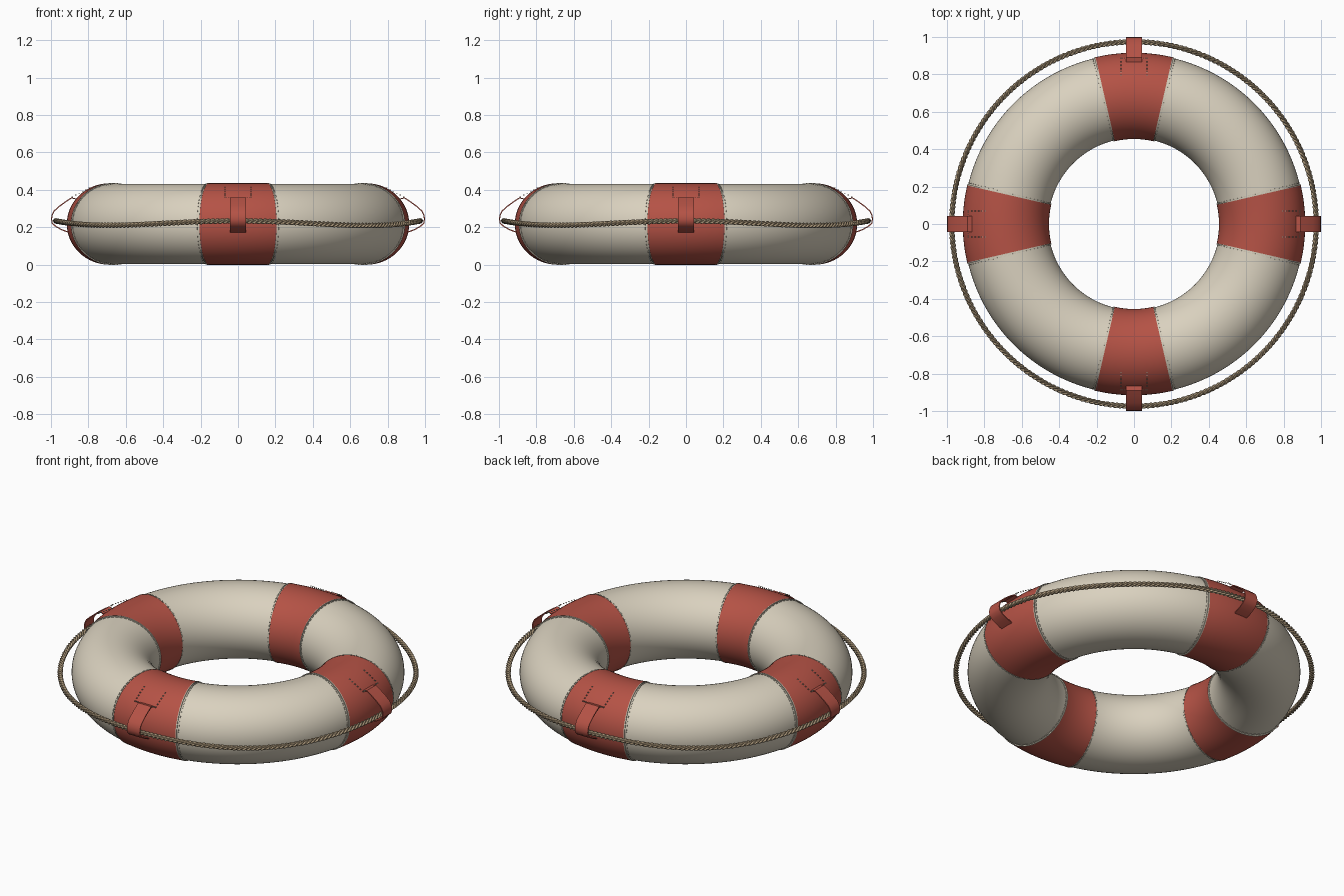
import bpy, bmesh, math
from math import sin, cos, pi, radians, tau

if "Cube" in bpy.data.objects:
    bpy.data.objects.remove(bpy.data.objects["Cube"])

R, ZC = 0.685, 0.2175          # ring centre radius and height
A, B = 0.226, 0.2135           # tube half width and half height


def material(name, rgb):
    m = bpy.data.materials.new(name)
    m.diffuse_color = (*rgb, 1)
    m.use_nodes = True
    m.node_tree.nodes["Principled BSDF"].inputs["Base Color"].default_value = m.diffuse_color
    return m


CREAM = material("cream canvas", (0.70, 0.64, 0.52))
RED = material("faded red", (0.46, 0.085, 0.06))
ROPE = material("tan rope", (0.42, 0.32, 0.20))
THREAD = material("pale thread", (0.62, 0.57, 0.46))


def surface(ang, t, lift=0.0):
    """Point on the tube: ang goes round the ring, t round the tube."""
    r = R + (A + lift) * cos(t)
    return (r * cos(ang), r * sin(ang), ZC + (B + lift) * sin(t))


def skin(name, sections, mat, closed_path=False, closed_section=True, caps=True):
    """Mesh joining a row of equal point sections."""
    bm = bmesh.new()
    rows = [[bm.verts.new(p) for p in s] for s in sections]
    n, k = len(rows), len(rows[0])
    for i in range(n if closed_path else n - 1):
        a, b = rows[i], rows[(i + 1) % n]
        for j in range(k if closed_section else k - 1):
            bm.faces.new((a[j], b[j], b[(j + 1) % k], a[(j + 1) % k]))
    if caps and not closed_path and closed_section:
        bm.faces.new(rows[0])
        bm.faces.new(rows[-1])
    return finish(name, bm, mat)


def finish(name, bm, mat):
    bmesh.ops.recalc_face_normals(bm, faces=bm.faces)
    me = bpy.data.meshes.new(name)
    bm.to_mesh(me)
    bm.free()
    me.materials.append(mat)
    ob = bpy.data.objects.new(name, me)
    bpy.context.collection.objects.link(ob)
    bpy.ops.object.select_all(action='DESELECT')
    ob.select_set(True)
    bpy.context.view_layer.objects.active = ob
    bpy.ops.object.shade_smooth_by_angle(angle=radians(40))
    return ob


def sleeve(name, a0, a1, steps, lift, mat):
    """Raised cuff round the tube, its ends tucked into the ring."""
    angs = [a0 + (a1 - a0) * i / steps for i in range(steps + 1)]
    path = [(a0, -0.004)] + [(a, lift) for a in angs] + [(a1, -0.004)]
    return skin(name, [[surface(a, tau * j / 64, l) for j in range(64)]
                       for a, l in path], mat, caps=False)


def add_box(bm, centre, along, side, up, size):
    """Small box on three given axes."""
    v = []
    for s in (-1, 1):
        for u in (-1, 1):
            for w in (-1, 1):
                v.append(bm.verts.new([centre[i] + along[i] * s * size[0] + side[i] * u * size[1]
                                       + up[i] * w * size[2] for i in range(3)]))
    for f in ((0, 1, 3, 2), (4, 6, 7, 5), (0, 4, 5, 1), (2, 3, 7, 6), (0, 2, 6, 4), (1, 5, 7, 3)):
        bm.faces.new([v[i] for i in f])


# Main ring
skin("ring_body", [[surface(tau * i / 128, tau * j / 64) for j in range(64)]
                   for i in range(128)], CREAM, closed_path=True)

# Strap loop profile (radius, height), from upper edge over the rope to lower edge
STRAP = [(0.868, 0.352), (0.89, 0.357), (0.92, 0.338), (0.955, 0.312), (0.982, 0.288),
         (0.994, 0.265), (0.997, 0.243), (0.993, 0.222), (0.975, 0.205), (0.945, 0.188),
         (0.908, 0.174)]

for q in range(4):
    mid = q * pi / 2
    out = (cos(mid), sin(mid), 0)
    tan = (-sin(mid), cos(mid), 0)

    def place(r, x, z):
        return (out[0] * r + tan[0] * x, out[1] * r + tan[1] * x, z)

    # Red band with pale piping at both edges
    half = radians(13.2)
    sleeve(f"band_{q}", mid - half, mid + half, 12, 0.0045, RED)
    for side in (-1, 1):
        edge = mid + side * half
        sleeve(f"band_piping_{q}_{side}", edge - 0.0035, edge + 0.0035, 1, 0.0058, THREAD)

    # Dashed seam beside each band edge
    bm = bmesh.new()
    for side in (-1, 1):
        a = mid + side * radians(13.95)
        ring_dir = (-sin(a), cos(a), 0)
        for k in range(56):
            t = tau * k / 56
            along = (-sin(t) * cos(a), -sin(t) * sin(a), cos(t))
            up = (cos(t) * cos(a), cos(t) * sin(a), sin(t))
            add_box(bm, surface(a, t, 0.001), along, ring_dir, up, (0.008, 0.002, 0.002))
    finish(f"band_seam_{q}", bm, THREAD)

    # Strap loop holding the rope
    sections = []
    for i, (r, z) in enumerate(STRAP):
        p, n = STRAP[max(i - 1, 0)], STRAP[min(i + 1, len(STRAP) - 1)]
        dr, dz = n[0] - p[0], n[1] - p[1]
        d = math.hypot(dr, dz)
        nr, nz = -dz / d * 0.003, dr / d * 0.003
        sections.append([place(r + nr, -0.043, z + nz), place(r + nr, 0.043, z + nz),
                         place(r - nr, 0.043, z - nz), place(r - nr, -0.043, z - nz)])
    skin(f"rope_strap_{q}", sections, RED)

    # Strap stitches: two rows up the tube and one across
    bm = bmesh.new()
    spots = [(0.795 + 0.018 * k, s * 0.07, 0.414 - 0.0105 * k) for k in range(6) for s in (-1, 1)]
    spots += [(0.885, s * x, 0.361) for x in (0.05, 0.06) for s in (-1, 1)]
    for r, x, z in spots:
        add_box(bm, place(r, x, z), out, tan, (0, 0, 1), (0.004, 0.002, 0.002))
    finish(f"strap_stitches_{q}", bm, THREAD)

# Three-strand twisted grab rope, sagging a little between the straps
STEPS, TURNS, STRAND = 960, 80, 0.0075
for s in range(3):
    sections = []
    for i in range(STEPS):
        a = tau * i / STEPS
        w = TURNS * a + tau * s / 3
        r0 = 0.974 + 0.0075 * cos(w)
        z0 = 0.222 + 0.012 * cos(4 * a) + 0.0075 * sin(w)
        sections.append([((r0 + STRAND * cos(c)) * cos(a), (r0 + STRAND * cos(c)) * sin(a),
                          z0 + STRAND * sin(c)) for c in (tau * j / 8 for j in range(8))])
    skin(f"rope_strand_{s}", sections, ROPE, closed_path=True)
